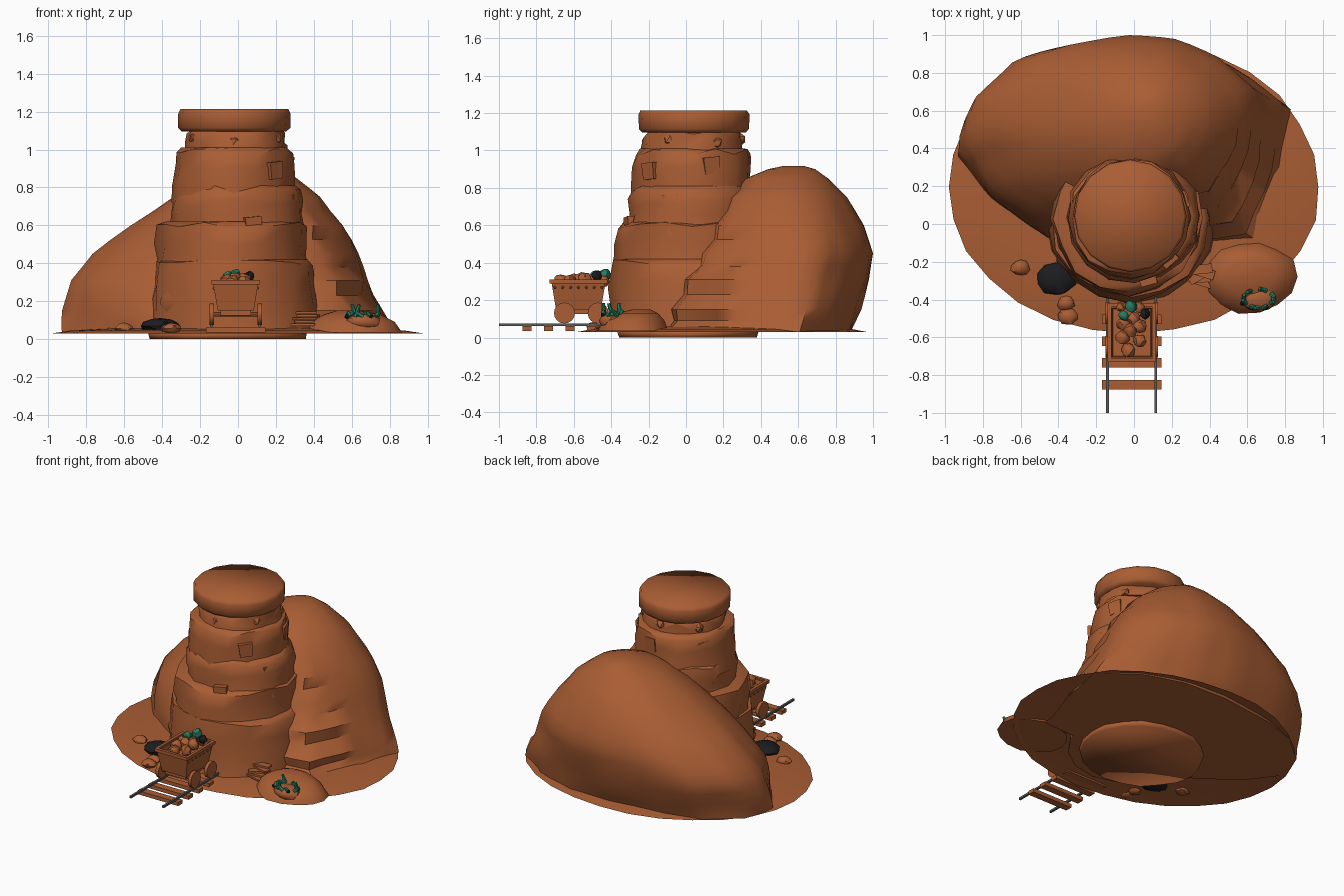
import bpy, bmesh, math, random
from mathutils import Vector, Matrix, noise

if "Cube" in bpy.data.objects:
    bpy.data.objects.remove(bpy.data.objects["Cube"])

random.seed(4)

def material(name, col):
    m = bpy.data.materials.new(name)
    m.diffuse_color = (*col, 1)
    m.use_nodes = True
    m.node_tree.nodes["Principled BSDF"].inputs["Base Color"].default_value = m.diffuse_color
    return m

BROWN = material("red_brown_rock", (0.40, 0.11, 0.034))
BLACK = material("coal_black", (0.012, 0.012, 0.014))
GREEN = material("green_crystal", (0.02, 0.21, 0.12))
STEEL = material("rail_steel", (0.10, 0.10, 0.10))

def finish(name, bm, mat, angle=35):
    bmesh.ops.recalc_face_normals(bm, faces=bm.faces)
    me = bpy.data.meshes.new(name)
    bm.to_mesh(me)
    bm.free()
    me.shade_smooth()
    me.set_sharp_from_angle(angle=math.radians(angle))
    me.materials.append(mat)
    ob = bpy.data.objects.new(name, me)
    bpy.context.collection.objects.link(ob)
    return ob

def loft(name, rings, mat, angle=35, bottom=True):
    """Skin a stack of rings and close the ends."""
    bm = bmesh.new()
    vs = [[bm.verts.new(p) for p in r] for r in rings]
    n = len(vs[0])
    for a, b in zip(vs, vs[1:]):
        for i in range(n):
            bm.faces.new((a[i], a[(i + 1) % n], b[(i + 1) % n], b[i]))
    bm.faces.new(vs[-1])
    if bottom:
        bm.faces.new(vs[0])
    return finish(name, bm, mat, angle)

def ring(cx, cy, z, rx, ry, n=18, jitter=0.0, turn=0.0, dz=0.0):
    out = []
    for i in range(n):
        a = 2 * math.pi * i / n + turn
        k = 1 + random.uniform(-jitter, jitter)
        out.append((cx + rx * k * math.cos(a), cy + ry * k * math.sin(a),
                    z + random.uniform(-dz, dz)))
    return out

def box(name, c, size, mat, rot=0.0, taper=1.0, tilt=0.0):
    bm = bmesh.new()
    bmesh.ops.create_cube(bm, size=1)
    for v in bm.verts:
        k = taper if v.co.z < 0 else 1
        v.co = Vector((v.co.x * size[0] * k, v.co.y * size[1] * k, v.co.z * size[2]))
    bm.transform(Matrix.Translation(c) @ Matrix.Rotation(rot, 4, 'Z') @ Matrix.Rotation(tilt, 4, 'X'))
    return finish(name, bm, mat)

def rock(name, c, size, mat, rough=0.15, sub=2):
    bm = bmesh.new()
    bmesh.ops.create_icosphere(bm, subdivisions=sub, radius=1)
    for v in bm.verts:
        k = 1 + rough * noise.noise(v.co * 1.7 + Vector(c) * 9)
        v.co = Vector([c[i] + v.co[i] * size[i] * k for i in range(3)])
        v.co.z = max(v.co.z, 0.03)
    return finish(name, bm, mat)

def rod(name, p, q, r, mat, n=16, r2=None):
    p, q = Vector(p), Vector(q)
    bm = bmesh.new()
    bmesh.ops.create_cone(bm, cap_ends=True, segments=n, radius1=r,
                          radius2=r if r2 is None else r2, depth=(q - p).length)
    bm.transform(Matrix.Translation((p + q) / 2) @ (q - p).to_track_quat('Z', 'Y').to_matrix().to_4x4())
    return finish(name, bm, mat)

# ground skirt and the plate under the tower
ground = ring(0, 0.195, 0.03, 0.98, 0.775, 28, 0.008)
loft("ground_skirt", [ground] + [[(x * s, 0.195 + (y - 0.195) * s, z) for x, y, _ in ground]
                                 for s, z in ((0.9, 0.045), (0.7, 0.058))], BROWN, 180, bottom=False)
loft("base_plate", [ring(-0.05, 0.015, 0, 0.41, 0.37, 20, 0.02),
                    ring(-0.05, 0.015, 0.035, 0.42, 0.38, 20, 0.02)], BROWN, 180)

# large mound behind the tower: base outline blended into ellipses
outline = [(0.82, -0.95), (0.93, -0.25), (1, 0.45), (0.74, 0.78), (0.4, 0.97), (0.05, 1),
           (-0.4, 0.9), (-0.68, 0.74), (-0.92, 0.4), (-1, -0.05), (-0.8, -0.5), (-0.45, -0.92), (0.2, -1)]
fine = []
for i, p in enumerate(outline):
    q = outline[(i + 1) % len(outline)]
    fine += [(p[0] + (q[0] - p[0]) * f, p[1] + (q[1] - p[1]) * f) for f in (0, 0.33, 0.67)]
levels = [(0.03, -0.94, 0.82, -0.12, 0.88), (0.15, -0.93, 0.78, -0.10, 0.93),
          (0.31, -0.89, 0.71, -0.05, 0.98), (0.45, -0.76, 0.64, 0.03, 1.0),
          (0.6, -0.57, 0.56, 0.10, 0.95), (0.75, -0.34, 0.44, 0.20, 0.86),
          (0.85, -0.16, 0.31, 0.32, 0.76), (0.9, -0.03, 0.2, 0.44, 0.69), (0.917, 0.03, 0.13, 0.52, 0.63)]
stack = []
for a, b in zip(levels, levels[1:]):
    stack += [tuple(u + (v - u) * f for u, v in zip(a, b)) for f in (0, 0.5)]
stack.append(levels[-1])
rings = []
for j, (z, x0, x1, y0, y1) in enumerate(stack):
    t = min(1, z / 0.8)
    row = []
    for x, y in fine:
        k = 1 - t + t / math.hypot(x, y)
        k *= 1 + 0.035 * noise.noise(Vector((x * 2.5, y * 2.5, z * 5)))
        if 0.3 < x and y < -0.1 and 0 < j < 12:      # stepped right front face
            k *= 1 - 0.06 * (j % 2)
        row.append(((x0 + x1) / 2 + x * k * (x1 - x0) / 2,
                    min(1.0, (y0 + y1) / 2 + y * k * (y1 - y0) / 2), z))
    rings.append(row)
loft("mound", rings, BROWN, 45)

# stepped rock tower: (z low, z high, radius low, radius high, centre x, centre y)
tiers = [(0.03, 0.42, 0.45, 0.42, -0.015, 0.03), (0.30, 0.62, 0.415, 0.39, -0.03, 0.03),
         (0.55, 0.81, 0.36, 0.335, 0.0, 0.04), (0.72, 1.01, 0.325, 0.31, -0.02, 0.035),
         (0.95, 1.11, 0.275, 0.255, -0.01, 0.035)]
for k, (z0, z1, r0, r1, cx, cy) in enumerate(tiers):
    turn = k * 0.4
    rm = (r0 + r1) / 2
    loft("tower_tier", [ring(cx, cy, z0, r0, r0, 16, 0.02, turn),
                        ring(cx, cy, z0 * 0.65 + z1 * 0.35, rm, rm, 16, 0.04, turn, 0.03),
                        ring(cx, cy, z0 * 0.35 + z1 * 0.65, rm, rm, 16, 0.04, turn, 0.03),
                        ring(cx, cy, z1 - 0.02, r1, r1, 16, 0.035, turn, 0.02),
                        ring(cx, cy, z1, r1 * 0.9, r1 * 0.9, 16, 0.02, turn)], BROWN, 45)

# boulder swelling at the foot, left of the cart
rock("foot_boulder", (-0.17, -0.12, 0.2), (0.24, 0.23, 0.22), BROWN)

# blocks set in the tower wall and stones under the cap
for a, z, r in ((-48, 0.89, 0.295), (20, 0.92, 0.28), (80, 0.92, 0.28), (150, 0.92, 0.28), (215, 0.8, 0.29),
                (-20, 0.72, 0.31), (250, 0.55, 0.35), (-75, 0.6, 0.34)):
    t = math.radians(a)
    box("wall_block", (-0.01 + r * math.cos(t), 0.035 + r * math.sin(t), z), (0.06, 0.09, 0.09), BROWN, t, 0.9, 0.1)
for i in range(6):
    t = 2 * math.pi * i / 6 + 0.5
    rock("neck_stone", (-0.01 + 0.245 * math.cos(t), 0.04 + 0.245 * math.sin(t), 1.04 + 0.02 * (i % 2)),
         (0.035, 0.035, 0.035), BROWN, 0.3, 1)

# broad cap stone
prof = [(1.095, 0.275), (1.115, 0.295), (1.19, 0.297), (1.214, 0.285)]
loft("cap_stone", [ring(-0.02, 0.042, z, r, r, 16, 0.008) for z, r in prof], BROWN, 180)

# rails and sleepers
for x in (-0.14, 0.115):
    box("rail", (x, -0.69, 0.069), (0.014, 0.62, 0.014), STEEL)
for y in (-0.85, -0.735, -0.62, -0.505):
    box("sleeper", (-0.012, y, 0.048), (0.315, 0.05, 0.026), BROWN)

# mine cart: tapered open box with a rim, rivets and wheels
CX, CY = -0.012, -0.575
def rect(z, hx, hy):
    return [(CX + sx * hx, CY + sy * hy, z) for sx, sy in ((-1, -1), (1, -1), (1, 1), (-1, 1))]
loft("cart_body", [rect(0.15, 0.095, 0.12), rect(0.30, 0.12, 0.145), rect(0.30, 0.105, 0.13),
                   rect(0.27, 0.10, 0.125)], BROWN)
for s in (-1, 1):
    box("cart_rim_side", (CX + s * 0.118, CY, 0.30), (0.02, 0.31, 0.022), BROWN)
    box("cart_rim_end", (CX, CY + s * 0.146, 0.30), (0.256, 0.02, 0.022), BROWN)
    for i in range(7):
        rock("cart_rivet", (CX + s * 0.116, CY - 0.126 + i * 0.042, 0.268), (0.008,) * 3, BROWN, 0, 1)
    for y in (-0.65, -0.47):
        rod("cart_wheel", (CX + s * 0.115, y, 0.131), (CX + s * 0.138, y, 0.131), 0.056, BROWN)
for y in (-0.65, -0.47):
    rod("cart_axle", (CX - 0.13, y, 0.131), (CX + 0.13, y, 0.131), 0.012, BROWN, 8)
box("cart_chassis", (CX, CY + 0.01, 0.14), (0.16, 0.23, 0.03), BROWN)

# ore heaped in the cart
for x, y, z, r, m in ((-0.03, -0.67, 0.3, 0.038, BROWN), (0.03, -0.62, 0.3, 0.035, BROWN),
                      (-0.06, -0.6, 0.3, 0.04, BROWN), (-0.02, -0.56, 0.31, 0.04, BROWN),
                      (0.03, -0.54, 0.31, 0.038, BROWN), (-0.06, -0.53, 0.305, 0.035, BROWN),
                      (0.06, -0.475, 0.33, 0.028, BLACK), (-0.015, -0.435, 0.335, 0.033, GREEN),
                      (-0.055, -0.485, 0.33, 0.027, GREEN), (0.0, -0.5, 0.305, 0.035, BROWN),
                      (0.03, -0.44, 0.3, 0.03, BROWN), (-0.07, -0.44, 0.3, 0.025, BROWN)):
    rock("cart_ore", (x, y, z), (r, r, r), m, 0.3)

# low spoil heap on the right with the crystal nest
loft("spoil_heap", [ring(0.61, -0.28, 0.035, 0.25, 0.195, 14, 0.05), ring(0.61, -0.28, 0.09, 0.22, 0.165, 14, 0.04),
                    ring(0.6, -0.26, 0.13, 0.15, 0.11, 14, 0.04), ring(0.58, -0.24, 0.15, 0.06, 0.05, 14)], BROWN, 60)
rock("nest_rock", (0.66, -0.395, 0.09), (0.10, 0.07, 0.045), BROWN)
for i in range(12):
    t = 2 * math.pi * i / 12
    p = Vector((0.66 + 0.078 * math.cos(t), -0.395 + 0.048 * math.sin(t), 0.118))
    d = random.choice((-1, 1)) * random.uniform(0.02, 0.04)
    q = p + Vector((-d * math.sin(t), d * 0.6 * math.cos(t), 0.065 if i % 4 == 0 else 0.025))
    rod("crystal", p, q, 0.014, GREEN, 6, 0.009)
for x, y in ((0.575, -0.42), (0.62, -0.36), (0.70, -0.44)):
    rock("nest_coal", (x, y, 0.12), (0.014,) * 3, BLACK, 0.2, 1)

# splintered slabs beside the heap
for i in range(5):
    box("slab", (0.35 + 0.012 * (i % 2), -0.30 + 0.015 * i, 0.075 + i * 0.016), (0.13, 0.05, 0.012),
        BROWN, 0.4 * (i % 3) - 0.3)

# coal pile and loose stones on the left
rock("coal_pile", (-0.41, -0.29, 0.07), (0.105, 0.088, 0.04), BLACK, 0.15)
for x, y, r in ((-0.6, -0.23, 0.05), (-0.35, -0.49, 0.05), (-0.36, -0.42, 0.045)):
    rock("loose_stone", (x, y, 0.055), (r, r * 0.85, 0.03), BROWN, 0.25)
